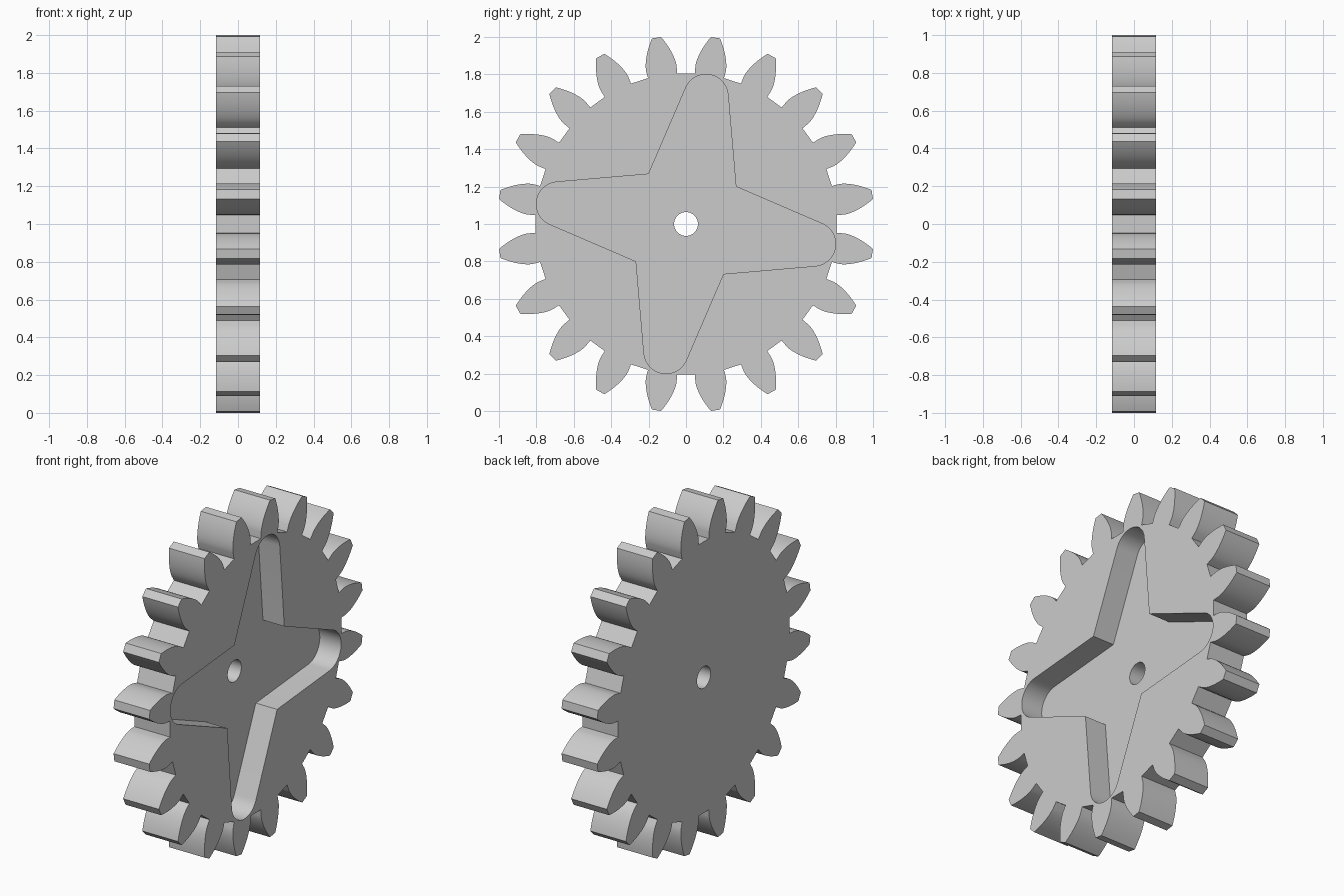
import bpy, bmesh
from math import acos, cos, sin, tan, pi, radians
from mathutils import Vector, Matrix

cube = bpy.data.objects.get("Cube")
if cube:
    bpy.data.objects.remove(cube, do_unlink=True)

TEETH = 20
HALF = 0.117           # half the gear thickness
POCKET_FLOOR = -0.023  # x of the recess floor
ROOT, TIP, BASE = 0.806, 1.0087, 0.846
HALF_TOOTH = 0.0978    # half the tooth angle at its foot

grey = bpy.data.materials.new("plain grey")
grey.use_nodes = True
colour = (0.6, 0.6, 0.6, 1)
grey.diffuse_color = colour
grey.node_tree.nodes["Principled BSDF"].inputs["Base Color"].default_value = colour


def polar(r, a):
    return Vector((r * cos(a), r * sin(a)))


def prism(name, outline, x0, x1):
    """Extrude a (y, z) outline along x, around the axle height."""
    bm = bmesh.new()
    face = bm.faces.new([bm.verts.new((x0, p.x, p.y + 1)) for p in outline])
    new = bmesh.ops.extrude_face_region(bm, geom=[face])["geom"]
    bmesh.ops.translate(bm, vec=(x1 - x0, 0, 0),
                        verts=[v for v in new if isinstance(v, bmesh.types.BMVert)])
    bmesh.ops.recalc_face_normals(bm, faces=bm.faces)
    mesh = bpy.data.meshes.new(name)
    bm.to_mesh(mesh)
    bm.free()
    obj = bpy.data.objects.new(name, mesh)
    bpy.context.collection.objects.link(obj)
    mesh.materials.append(grey)
    return obj


def half_angle(r):
    """Involute flank: half the tooth angle at radius r."""
    if r <= BASE:
        return HALF_TOOTH
    phi = acos(BASE / r)
    return HALF_TOOTH - (tan(phi) - phi)


# Toothed outline
radii = [ROOT] + [BASE + (TIP - BASE) * i / 10 for i in range(11)]
teeth = []
for t in range(TEETH):
    mid = 2 * pi * (t + 0.5) / TEETH
    teeth += [polar(r, mid - half_angle(r)) for r in radii]
    teeth += [polar(r, mid + half_angle(r)) for r in reversed(radii)]

# Four-lobed star recess with rounded ends
star = []
lobe = [Vector((0.267, 0.2))]
for i in range(25):
    lobe.append(Vector((0.107, 0.682)) + polar(0.118, radians(5 + 152.4 * i / 24)))
for q in range(4):
    turn = Matrix.Rotation(q * pi / 2, 2)
    star += [turn @ p for p in lobe]

bore = [polar(0.064, 2 * pi * i / 48) for i in range(48)]

# Gear body, cut by the recess and the axle hole
gear = prism("gear", teeth, -HALF, HALF)
cutters = [prism("recess_cutter", star, POCKET_FLOOR, HALF + 0.1),
           prism("axle_hole_cutter", bore, -HALF - 0.1, HALF + 0.1)]
bpy.context.view_layer.objects.active = gear
for cutter in cutters:
    cutter.hide_render = True
    cut = gear.modifiers.new(cutter.name, 'BOOLEAN')
    cut.operation = 'DIFFERENCE'
    cut.solver = 'EXACT'
    cut.object = cutter
    bpy.ops.object.modifier_apply(modifier=cut.name)
    bpy.data.objects.remove(cutter, do_unlink=True)

# Smooth flanks and lobes, crisp edges
for obj in bpy.context.selected_objects:
    obj.select_set(False)
gear.select_set(True)
bpy.ops.object.shade_smooth_by_angle(angle=radians(25))
